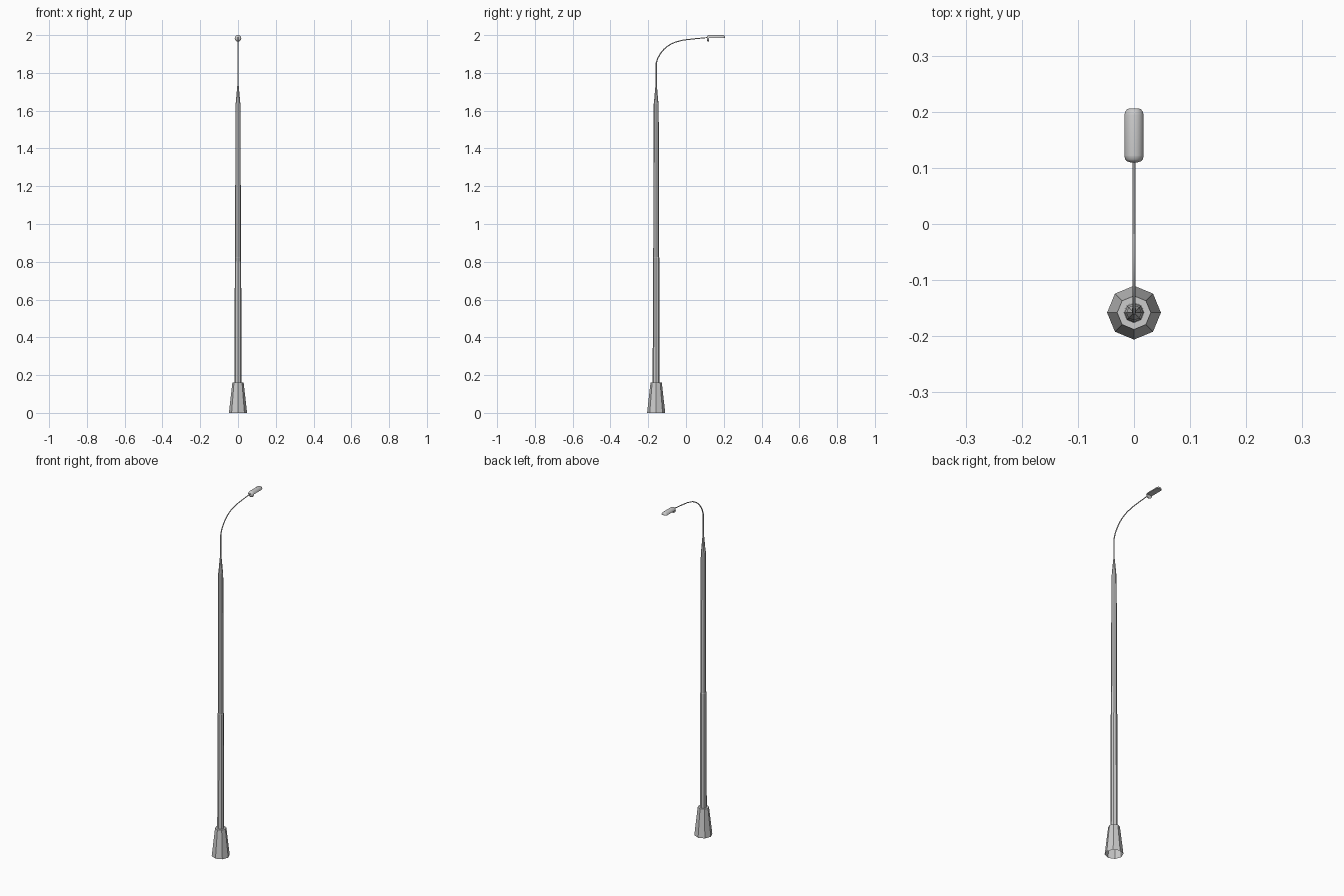
import bpy, bmesh, math
from mathutils import Matrix

if "Cube" in bpy.data.objects:
    bpy.data.objects.remove(bpy.data.objects["Cube"])

POLE_Y = -0.158


def lathe(name, profile, sides, cap_start=False, cap_end=False, matrix=None, edit=None):
    """Revolve (radius, height) pairs around z, then place with matrix."""
    bm = bmesh.new()
    rings = []
    for r, h in profile:
        rings.append([bm.verts.new((r * math.cos(2 * math.pi * i / sides),
                                    r * math.sin(2 * math.pi * i / sides), h))
                      for i in range(sides)])
    for a, b in zip(rings, rings[1:]):
        for i in range(sides):
            j = (i + 1) % sides
            bm.faces.new((a[i], a[j], b[j], b[i]))
    if cap_start:
        bm.faces.new(rings[0][::-1])
    if cap_end:
        bm.faces.new(rings[-1])
    bm.transform(matrix or Matrix.Translation((0, POLE_Y, 0)))
    if edit:
        edit(bm)
    me = bpy.data.meshes.new(name)
    bm.to_mesh(me)
    bm.free()
    ob = bpy.data.objects.new(name, me)
    bpy.context.collection.objects.link(ob)
    return ob


def smooth(ob, degrees):
    bpy.ops.object.select_all(action='DESELECT')
    ob.select_set(True)
    bpy.context.view_layer.objects.active = ob
    bpy.ops.object.shade_smooth_by_angle(angle=math.radians(degrees))


# Flared octagonal foot, hollow underneath
lathe("base", [(0.048, 0), (0.030, 0.16)], 8, cap_end=True)

# Stepped, tapering pole with a narrow neck on top
lathe("pole", [(0.0185, 0.16), (0.0168, 0.82), (0.0155, 0.825), (0.0135, 1.635),
               (0.0115, 1.645), (0.006, 1.71), (0.0035, 1.735)], 8, cap_end=True)

# Thin curved arm
path = [(-0.158, 1.72), (-0.158, 1.85), (-0.150, 1.877), (-0.135, 1.903),
        (-0.117, 1.925), (-0.098, 1.941), (-0.077, 1.954), (-0.056, 1.963),
        (-0.013, 1.974), (0.050, 1.981), (0.114, 1.987)]
cu = bpy.data.curves.new("arm", 'CURVE')
cu.dimensions = '3D'
cu.bevel_depth = 0.003
cu.bevel_resolution = 2
cu.use_fill_caps = True
sp = cu.splines.new('POLY')
sp.points.add(len(path) - 1)
for i, (p, (y, z)) in enumerate(zip(sp.points, path)):
    p.co = (0, y, z, 1)
    p.radius = 1.1 - 0.3 * i / (len(path) - 1)
arm = bpy.data.objects.new("arm", cu)
bpy.context.collection.objects.link(arm)
bpy.context.view_layer.objects.active = arm
arm.select_set(True)
bpy.ops.object.convert(target='MESH')
smooth(bpy.context.view_layer.objects.active, 50)

# Lamp head: rounded capsule, flat underside ahead of the full-round socket
LAMP_Z = 1.983


def flatten(bm):
    for v in bm.verts:
        if v.co.y > 0.1215:
            v.co.z = max(v.co.z, LAMP_Z + 0.002)


lamp = lathe("lamp_head",
             [(0.007, 0.110), (0.012, 0.1115), (0.0155, 0.115), (0.0172, 0.121),
              (0.0173, 0.122), (0.0173, 0.194), (0.0158, 0.200),
              (0.0125, 0.2045), (0.008, 0.206)],
             16, cap_start=True, cap_end=True,
             matrix=Matrix.Translation((0, 0, LAMP_Z)) @ Matrix.Rotation(-math.pi / 2, 4, 'X'),
             edit=flatten)
smooth(lamp, 40)
